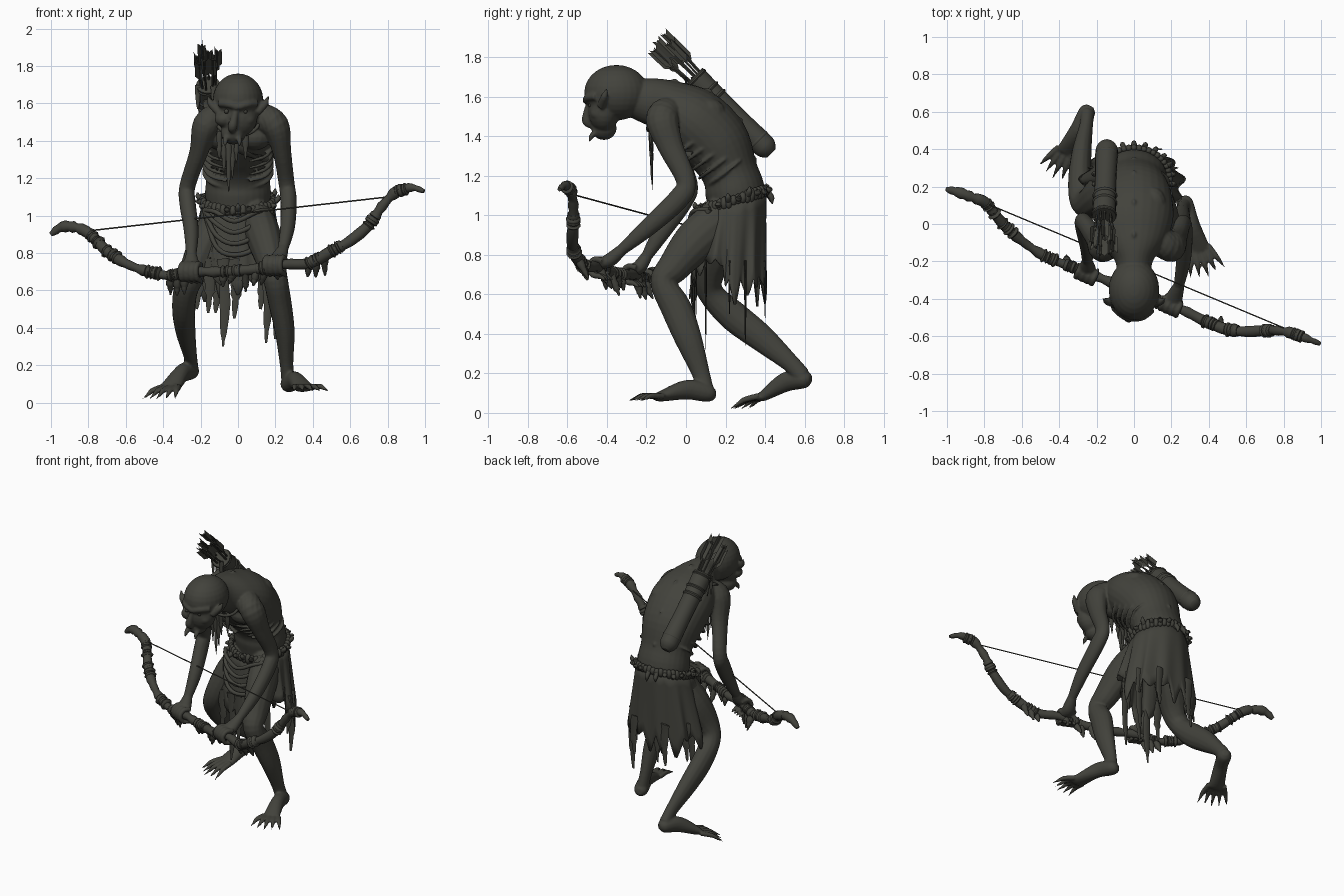
import bpy, bmesh, math, random
from mathutils import Vector, Matrix

random.seed(4)
cube = bpy.data.objects.get("Cube")
if cube:
    bpy.data.objects.remove(cube)

COLOUR = (0.055, 0.055, 0.045, 1)
mat = bpy.data.materials.new("dark_olive")
mat.use_nodes = True
mat.diffuse_color = COLOUR
mat.node_tree.nodes["Principled BSDF"].inputs["Base Color"].default_value = COLOUR
X, Z = Vector((1, 0, 0)), Vector((0, 0, 1))


def finish(name, bm, smooth=True):
    bmesh.ops.recalc_face_normals(bm, faces=bm.faces)
    mesh = bpy.data.meshes.new(name)
    bm.to_mesh(mesh)
    bm.free()
    mesh.materials.append(mat)
    ob = bpy.data.objects.new(name, mesh)
    bpy.context.collection.objects.link(ob)
    if smooth:
        bpy.ops.object.select_all(action="DESELECT")
        ob.select_set(True)
        bpy.context.view_layer.objects.active = ob
        bpy.ops.object.shade_smooth_by_angle(angle=math.radians(50))
    return ob


def spline(points, sub):
    """Smooth path through points of any dimension."""
    out = []
    last = len(points) - 1
    for i in range(last):
        corners = [points[max(0, min(last, i + k))] for k in (-1, 0, 1, 2)]
        for step in range(sub):
            t = step / sub
            out.append([b + t * (c - a + t * (2*a - 5*b + 4*c - d + t * (3*(b - c) + d - a))) / 2
                        for a, b, c, d in zip(*corners)])
    return out + [list(points[-1])]


def tube(bm, points, radii, ref=X, sides=14, sub=5, lumps=0):
    """Closed tube; radii is one number, or one number or (side, depth) pair per point."""
    if isinstance(radii, float):
        radii = [radii] * len(points)
    pairs = [r if isinstance(r, tuple) else (r, r) for r in radii]
    path = spline([(*p, *r) for p, r in zip(points, pairs)], sub)
    centres = [Vector(p[:3]) for p in path]
    rings = []
    for i, (*_, wide, deep) in enumerate(path):
        along = (centres[min(i + 1, len(path) - 1)] - centres[max(i - 1, 0)]).normalized()
        side = (ref - along * ref.dot(along)).normalized()
        up = along.cross(side)
        k = 1 + random.uniform(-lumps, lumps)
        rings.append([bm.verts.new(centres[i] + (side * math.cos(a) * wide + up * math.sin(a) * deep) * k)
                      for a in (math.tau * j / sides for j in range(sides))])
    for ring, upper in zip(rings, rings[1:]):
        for j in range(sides):
            n = (j + 1) % sides
            bm.faces.new((ring[j], ring[n], upper[n], upper[j]))
    bm.faces.new(rings[0])
    bm.faces.new(rings[-1])


def spike(bm, root, tip, radius, flat=1, bend=(0, 0, 0), lumps=0):
    """Tapering claw, tooth, thong or cloth strip."""
    root, tip = Vector(root), Vector(tip)
    points = [root, root.lerp(tip, .5) + Vector(bend), root.lerp(tip, .75) + Vector(bend) / 2, tip]
    tube(bm, points, [(radius * k, radius * k * flat) for k in (1, .9, .6, .2)], sides=8, sub=3, lumps=lumps)


def blob(bm, centre, size, segments=16):
    size = size if isinstance(size, tuple) else (size, size, size)
    place = Matrix.Translation(centre) @ Matrix.Diagonal((*size, 1))
    bmesh.ops.create_uvsphere(bm, u_segments=segments, v_segments=segments // 2, radius=1, matrix=place)


def foot(bm, heel, ball, drop):
    """Long foot with five splayed, clawed toes."""
    heel, ball = Vector(heel), Vector(ball)
    ahead = ((ball - heel) * Vector((1, 1, 0))).normalized()
    side = ahead.cross(Z)
    arch = heel.lerp(ball, .45) + Z * .025
    tube(bm, [heel - ahead * .035, heel, arch, ball, ball + ahead * .025],
         [.02, .045, (.043, .05), (.055, .026), (.05, .014)])
    for j in range(-2, 3):
        root = ball + side * .024 * j
        tip = root + ahead * (.165 - .014 * abs(j)) + side * .024 * j - Z * drop
        spike(bm, root, tip, .017, bend=Z * .014)


def hand(bm, centre, wrist):
    """Fist with clawed fingers curled round the grip."""
    centre, wrist = Vector(centre), Vector(wrist)
    along = Vector((.9, -.4, 0)).normalized()
    out = along.cross(Z)
    tube(bm, [wrist, centre.lerp(wrist, .45), centre + Z * .02], [.03, (.045, .036), (.05, .028)])
    for j in range(4):
        base = centre + along * (j - 1.5) * .03
        curl = [base + (out * math.cos(a) + Z * math.sin(a)) * .045 for a in (2.3, 1.2, .2, -.9, -1.9)]
        tube(bm, curl, .016, ref=along, sides=8, sub=3)
        spike(bm, curl[-1], curl[-1] - out * .035 - Z * .025, .012)
    spike(bm, centre - out * .02 + Z * .03, centre - along * .05 - Z * .06, .018, bend=along * -.04)


def limb(bm, joints, radii):
    tube(bm, joints, radii)
    return joints[-1]


# Body: bent torso, neck, limbs and head fused into one skin
bm = bmesh.new()
TRUNK = [(0, .25, .9), (0, .25, 1.1), (0, .22, 1.22), (0, .15, 1.36), (0, .03, 1.48), (0, -.09, 1.55),
         (0, -.2, 1.58), (0, -.3, 1.6)]
GIRTH = [(.14, .11), (.175, .15), (.17, .143), (.2, .175), (.21, .175), (.17, .135), (.1, .115), (.09, .09)]
tube(bm, TRUNK, GIRTH, sides=28)
# knobbly spine along the back of the trunk
for i in range(1, len(TRUNK) - 2):
    here, after = Vector(TRUNK[i]), Vector(TRUNK[i + 1])
    outward = (after - here).cross(X).normalized()
    if outward.y < 0:
        outward.negate()
    blob(bm, here + outward * (GIRTH[i][1] - .01), (.014, .022, .022), 10)
for s in (-1, 1):
    # chest, shoulder blade, faint ribs
    blob(bm, (s * .09, -.07, 1.42), (.09, .08, .07))
    blob(bm, (s * .1, .1, 1.525), (.075, .1, .07))
    for i in range(5):
        rib = Vector((s * .15, .045 * i - .03, 1.32 - .035 * i))
        tube(bm, [rib + Vector((-s * .09, -.04, -.03)), rib, rib + Vector((s * .035, .08, .06)),
                  rib + Vector((0, .13, .1))], [.008, .011, .009, .005], ref=Z, sides=8)
    # ears, cheeks, brows, jutting tusks
    spike(bm, (s * .1, -.43, 1.55), (s * .165, -.4, 1.64), .022, bend=(s * .01, 0, 0))
    blob(bm, (s * .06 - .015, -.44, 1.515), (.05, .045, .04))
    tube(bm, [(s * .1, -.455, 1.6), (s * .05, -.495, 1.595), (0, -.505, 1.58)], .02, ref=Z, sides=8)
    spike(bm, (s * .035 - .03, -.445, 1.43), (s * .04 - .03, -.49, 1.37), .016, bend=(0, -.01, 0))
    # arm, gripping the bow
    ARM = [.08, (.075, .085), (.05, .064), (.043, .05), (.044, .054), (.04, .046), .028]
    if s > 0:
        wrist = limb(bm, [(.13, -.09, 1.52), (.2, -.12, 1.48), (.235, -.075, 1.34), (.26, 0, 1.17),
                          (.27, -.04, 1.08), (.265, -.19, .94), (.24, -.33, .82)], ARM)
        hand(bm, (.2, -.43, .735), wrist)
    else:
        wrist = limb(bm, [(-.11, -.09, 1.52), (-.17, -.12, 1.48), (-.21, -.075, 1.34), (-.27, .01, 1.16),
                          (-.27, -.02, 1.07), (-.25, -.12, .92), (-.25, -.2, .79)], ARM)
        hand(bm, (-.25, -.26, .7), wrist)
# striding legs share one taper from hip to ankle
LEG = [(.09, .11), (.095, .112), (.076, .084), .066, (.062, .078), (.053, .07), (.036, .046), (.039, .045)]
limb(bm, [(.09, .2, 1), (.14, .06, .88), (.18, -.06, .74), (.2, -.115, .66), (.225, -.05, .53),
          (.25, .01, .38), (.26, .075, .2), (.27, .095, .12)], LEG)
foot(bm, (.27, .115, .1), (.35, -.13, .083), .02)
limb(bm, [(-.09, .22, 1), (-.17, .16, .85), (-.24, .11, .7), (-.28, .13, .6), (-.29, .24, .49),
          (-.28, .38, .38), (-.255, .53, .25), (-.25, .585, .19)], LEG)
foot(bm, (-.25, .6, .17), (-.36, .39, .085), .065)
# skull, face, jaw and hooked nose
blob(bm, (0, -.352, 1.62), (.135, .163, .14), 28)
blob(bm, (0, -.415, 1.53), (.105, .08, .11), 24)
blob(bm, (-.025, -.415, 1.44), (.068, .065, .06))
tube(bm, [(-.01, -.485, 1.575), (-.02, -.5, 1.52), (-.03, -.5, 1.475), (-.03, -.475, 1.45)],
     [.016, .02, .026, .015], sides=10)
body = finish("body", bm)
skin = body.modifiers.new("skin", "REMESH")
skin.mode, skin.voxel_size, skin.use_smooth_shade = "VOXEL", .007, True
soften = body.modifiers.new("soften", "SMOOTH")
soften.factor, soften.iterations = .5, 3

# Eyes
bm = bmesh.new()
for s in (-1, 1):
    blob(bm, (s * .05 - .012, -.482, 1.558), .013, 10)
finish("eyes", bm)

# Gnarled bow with lashings, and its string
BOW = [(-1, .185, .9), (-.94, .17, .94), (-.86, .14, .935), (-.79, .11, .9), (-.7, 0, .81), (-.6, -.09, .745),
       (-.48, -.17, .7), (-.36, -.22, .68), (-.25, -.26, .7), (-.08, -.33, .7), (.1, -.41, .715),
       (.25, -.455, .74), (.38, -.52, .745), (.5, -.565, .81), (.6, -.575, .865), (.7, -.57, .95),
       (.77, -.57, 1.05), (.85, -.585, 1.13), (.93, -.615, 1.15), (.995, -.64, 1.13)]
bm = bmesh.new()
tube(bm, BOW, [.012] + [.027] * (len(BOW) - 3) + [.02, .01], ref=Z, sides=10, sub=4, lumps=.2)
finish("bow", bm)
bm = bmesh.new()
for i in (3, 4, 6, 7, 9, 10, 12, 13, 15, 17):
    start, end = Vector(BOW[i]), Vector(BOW[i + 1])
    half = (end - start).normalized() * .012
    for k in range(4):
        c = start.lerp(end, k / 6 + random.uniform(-.03, .03))
        tube(bm, [c - half, c, c + half], [.026, .036, .026], ref=Z, sides=10, sub=2, lumps=.15)
    # loose ends and small bones hanging off the middle
    if 6 < i < 13:
        for k in range(3):
            root = start.lerp(end, k / 3)
            fall = Vector((random.uniform(-.04, .04), random.uniform(0, .06), random.uniform(-.12, -.07)))
            spike(bm, root, root + fall, .022, lumps=.2)
finish("bow_lashings", bm)
bm = bmesh.new()
tube(bm, [(-.79, .11, .92), (.8, -.555, 1.1)], .004, ref=Z, sides=6, sub=1)
finish("bowstring", bm)


def waist(angle, grow=0):
    """Point on the tilted oval of the waistband."""
    return Vector(((.19 + grow) * math.cos(angle), .24 + (.167 + grow / 3) * math.sin(angle),
                   1.075 + .05 * math.sin(angle)))


# Ragged skirt hung from the waist, shorter over the thighs
bm = bmesh.new()
TEETH, TOOTH, ROWS = 18, 7, 7
grid = []
for tooth in range(TEETH):
    depth = random.uniform(.02, .2)
    for c in range(TOOTH):
        a = math.tau * (tooth + c / TOOTH) / TEETH
        over_thigh = math.sin(a) < -.1 and abs(math.cos(a)) > .5
        hem = .78 if over_thigh else .68
        hem -= depth * (1 - abs(2 * c / TOOTH - 1)) * (.6 if over_thigh else 1)
        column = []
        for r in range(ROWS):
            u = r / (ROWS - 1)
            p = waist(a, u * (.08 + .02 * math.sin(a * 11)) - .01 * u * math.cos(a))
            p.z += (hem - p.z) * u
            p.y -= .025 * u
            column.append(bm.verts.new(p))
        grid.append(column)
for column, following in zip(grid, grid[1:] + grid[:1]):
    for r in range(ROWS - 1):
        bm.faces.new((column[r], following[r], following[r + 1], column[r + 1]))
skirt = finish("skirt", bm)
skirt.modifiers.new("cloth", "SOLIDIFY").thickness = .008

# Torn strips below the hem, and drapes across the front
bm = bmesh.new()
for x, y, low in ((-.08, .04, .3), (-.02, .03, .45), (.15, .1, .32), (-.16, .05, .48), (.2, .3, .34),
                  (.12, .4, .5), (-.12, .4, .48), (-.22, .3, .5), (.23, .22, .5)):
    spike(bm, (x, y, .77), (x, y, low), .03, flat=.2, bend=(.01, 0, 0), lumps=.25)
for i in range(4):
    sag = .97 - .06 * i
    tube(bm, [(-.18, .12, 1.03), (-.12, .04, sag + .05), (-.02, .02, sag), (.1, .04, sag + .05), (.18, .12, 1.03)],
         .013, ref=Z, sides=8)
finish("torn_cloth", bm)

# Belt of twisted cord, knots and scraps
bm = bmesh.new()
BEADS = 44
for i in range(BEADS):
    a = math.tau * i / BEADS
    p = waist(a)
    blob(bm, p, (.02, .02, random.uniform(.026, .038)), 8)
    if i % 2:
        out = Vector((math.cos(a), math.sin(a), 0))
        spike(bm, p, p + out * .03 + Z * random.uniform(-.08, .05), .016, bend=out * .01)
finish("belt", bm)

# Quiver across the back, with rim and bands
bm = bmesh.new()
base, mouth = Vector((-.145, .41, 1.335)), Vector((-.16, .04, 1.7))
axis = (mouth - base).normalized()
tube(bm, [base.lerp(mouth, t) for t in (-.06, 0, .1, .5, 1)], [.03, .054, .06, .057, .064], sides=20)
for t in (.12, .7, .8, .97):
    c = base.lerp(mouth, t)
    tube(bm, [c - axis * .013, c, c + axis * .013], [.056, .062 + t / 150, .056], sides=20, sub=3)
finish("quiver", bm)

# Strap over the shoulder, with loose thongs
bm = bmesh.new()
tube(bm, [(-.16, .08, 1.62), (-.16, -.1, 1.58), (-.1, -.16, 1.46), (.03, -.11, 1.34), (.16, .03, 1.3)],
     [(.024, .008)] * 4 + [(.008, .02)], sides=8)
for x, y in ((-.215, .03), (-.21, .06), (-.13, 0)):
    spike(bm, (x, y, 1.7), (x, y, 1.57), .015, flat=.4, lumps=.2)
finish("quiver_straps", bm)

# Arrows with three-vaned fletching
bm = bmesh.new()
across = X.cross(axis).normalized()


def ray(angle):
    return X * math.cos(angle) + across * math.sin(angle)


for i in range(8):
    off = ray(i * 2.4) * .034
    end = mouth + off * 1.6 + axis * random.uniform(.19, .27)
    tube(bm, [mouth + off - axis * .1, end], .006, sides=6, sub=1)
    for k in range(3):
        vane = ray(math.tau * k / 3 + i) * .026
        outline = (end - axis * .13, end - axis * .1 + vane, end + axis * .015 + vane, end - axis * .015)
        bm.faces.new([bm.verts.new(p) for p in outline])
finish("arrows", bm, smooth=False)

# Charms hanging from a cord round the neck
bm = bmesh.new()
for x, low in ((-.05, 1.13), (-.03, 1.2), (-.075, 1.22), (-.01, 1.28), (.04, 1.3), (-.1, 1.3)):
    spike(bm, (x, -.18, 1.45), (x, -.17, low), .016, flat=.6, lumps=.3)
tube(bm, [(-.13, -.08, 1.6), (-.1, -.18, 1.47), (0, -.19, 1.43), (.1, -.17, 1.47), (.13, -.08, 1.6)],
     .01, ref=Z, sides=8)
finish("necklace", bm)
